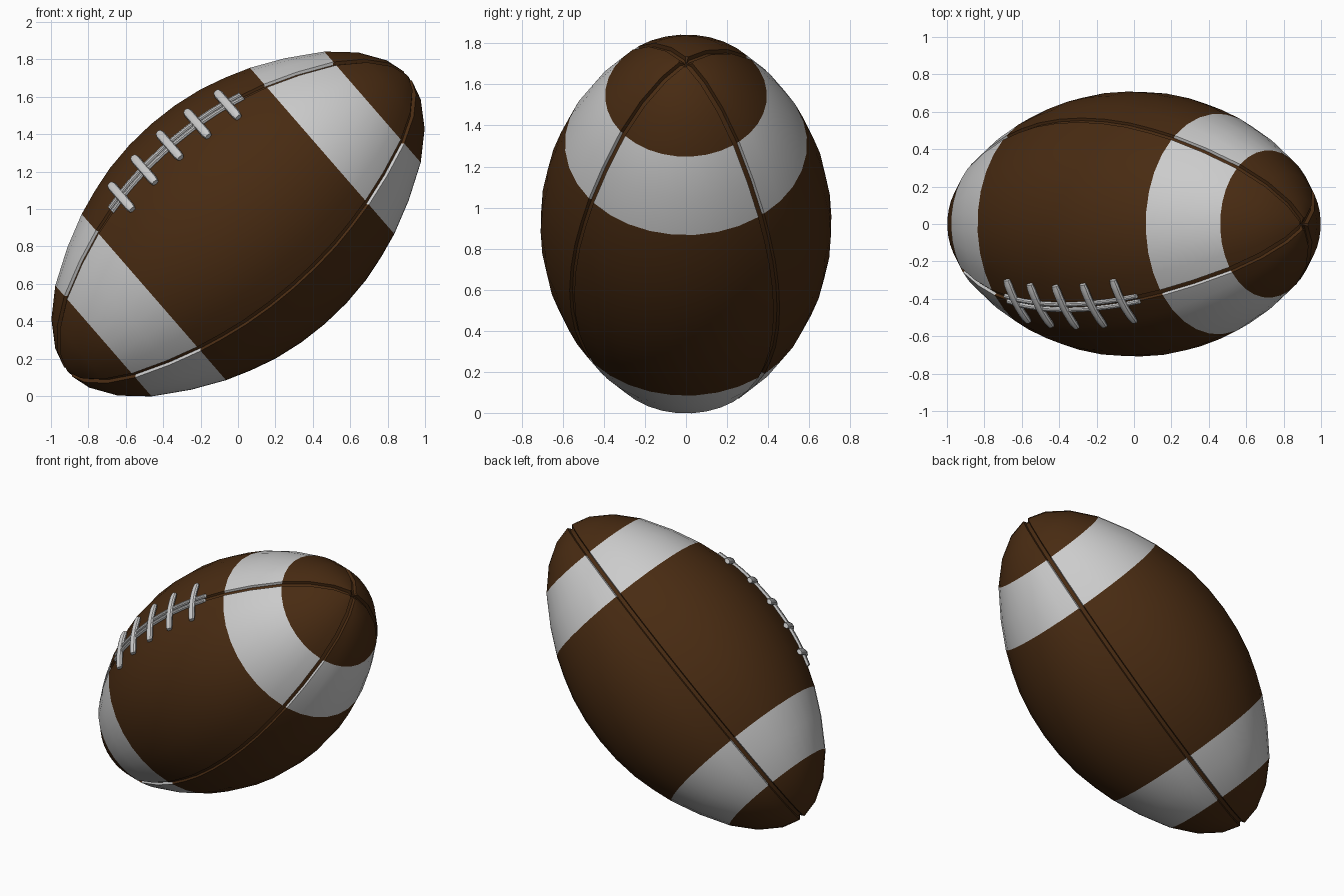
import bpy, bmesh
from math import sin, cos, asin, pi, radians, hypot

if "Cube" in bpy.data.objects:
    bpy.data.objects.remove(bpy.data.objects["Cube"])

TILT = radians(-41)          # long axis rises toward +x
CENTRE = (0, 0, 0.92)
SEAM = radians(51.5)         # angle of the laced seam around the long axis

# half profile: (distance along axis, radius)
HALF = [(0, .71), (.16, .702), (.32, .677), (.46, .638), (.596, .59), (.77, .506),
        (.953, .394), (1.087, .271), (1.174, .139), (1.204, .034)]
PROFILE = [(-u, r) for u, r in HALF[:0:-1]] + HALF


def material(name, rgb):
    m = bpy.data.materials.new(name)
    m.diffuse_color = (*rgb, 1)
    m.use_nodes = True
    m.node_tree.nodes["Principled BSDF"].inputs["Base Color"].default_value = m.diffuse_color
    return m


BROWN = material("brown_leather", (.065, .024, .006))
WHITE = material("white_paint", (.8, .8, .8))


def point(u, r, a):
    return (u, -r * cos(a), r * sin(a))


def finish(bm, name, mats):
    bmesh.ops.recalc_face_normals(bm, faces=bm.faces)
    me = bpy.data.meshes.new(name)
    bm.to_mesh(me)
    bm.free()
    for m in mats:
        me.materials.append(m)
    ob = bpy.data.objects.new(name, me)
    bpy.context.collection.objects.link(ob)
    ob.rotation_euler = (0, TILT, 0)
    ob.location = CENTRE
    bpy.ops.object.select_all(action='DESELECT')
    ob.select_set(True)
    bpy.context.view_layer.objects.active = ob
    bpy.ops.object.shade_smooth_by_angle(angle=radians(32))
    return ob


# ball: four panels with recessed seams and two painted bands
EDGE, FLOOR, DEPTH, SEGS = .018, .012, .022, 8
bm = bmesh.new()
rings = []
for i, (u, r) in enumerate(PROFILE):
    u0, r0 = PROFILE[max(i - 1, 0)]
    u1, r1 = PROFILE[min(i + 1, len(PROFILE) - 1)]
    l = hypot(u1 - u0, r1 - r0)
    nu, nr = -(r1 - r0) / l, (u1 - u0) / l
    fu, fr = u - nu * DEPTH, r - nr * DEPTH * .6
    e, f = asin(EDGE / r), asin(min(.55, FLOOR / fr))
    ring = []
    for q in range(4):
        s = SEAM + q * pi / 2
        ring += [bm.verts.new(point(fu, fr, s - f)), bm.verts.new(point(fu, fr, s + f))]
        for k in range(SEGS + 1):
            a = s + e + (pi / 2 - 2 * e) * k / SEGS
            ring.append(bm.verts.new(point(u, r, a)))
    rings.append(ring)
n = len(rings[0])
for i in range(len(rings) - 1):
    mid = abs(PROFILE[i][0] + PROFILE[i + 1][0]) / 2
    for j in range(n):
        k = (j + 1) % n
        face = bm.faces.new((rings[i][j], rings[i][k], rings[i + 1][k], rings[i + 1][j]))
        on_floor = j % (SEGS + 3) == 0
        face.material_index = int(.596 < mid < .953 and not on_floor)
for ring, sign in ((rings[0], -1), (rings[-1], 1)):
    tip = bm.verts.new((sign * 1.184, 0, 0))
    for j in range(n):
        bm.faces.new((ring[j], ring[(j + 1) % n], tip))
finish(bm, "ball", [BROWN, WHITE])


def radius_at(u):
    u = abs(u)
    for (u0, r0), (u1, r1) in zip(HALF, HALF[1:]):
        if u <= u1:
            return r0 + (r1 - r0) * (u - u0) / (u1 - u0)


def lace(name, sections):
    """Skin a tube through a list of closed sections."""
    bm = bmesh.new()
    loops = [[bm.verts.new(p) for p in s] for s in sections]
    m = len(loops[0])
    for a, b in zip(loops, loops[1:]):
        for j in range(m):
            k = (j + 1) % m
            bm.faces.new((a[j], a[k], b[k], b[j]))
    bm.faces.new(loops[0])
    bm.faces.new(loops[-1])
    finish(bm, name, [WHITE])


TURN = [2 * pi * k / 10 for k in range(10)]

# two long strands running along the seam
for side in (-1, 1):
    secs = []
    for i in range(17):
        u = -.465 + .93 * i / 16
        r = radius_at(u) + .006
        secs.append([point(u, r + .014 * sin(t), SEAM + (side * .018 + .013 * cos(t)) / r)
                     for t in TURN])
    lace("long_lace_" + ("lower" if side < 0 else "upper"), secs)

# five cross laces wrapped over the strands
for c in range(5):
    u = (c - 2) * .188
    r = radius_at(u) + .014
    secs = []
    for i in range(11):
        x = -1 + i / 5
        w = .8 if abs(x) == 1 else 1
        secs.append([point(u + .025 * w * cos(t), r + .018 * w * sin(t), SEAM + .143 * x / r)
                     for t in TURN])
    lace("cross_lace_%d" % (c + 1), secs)
